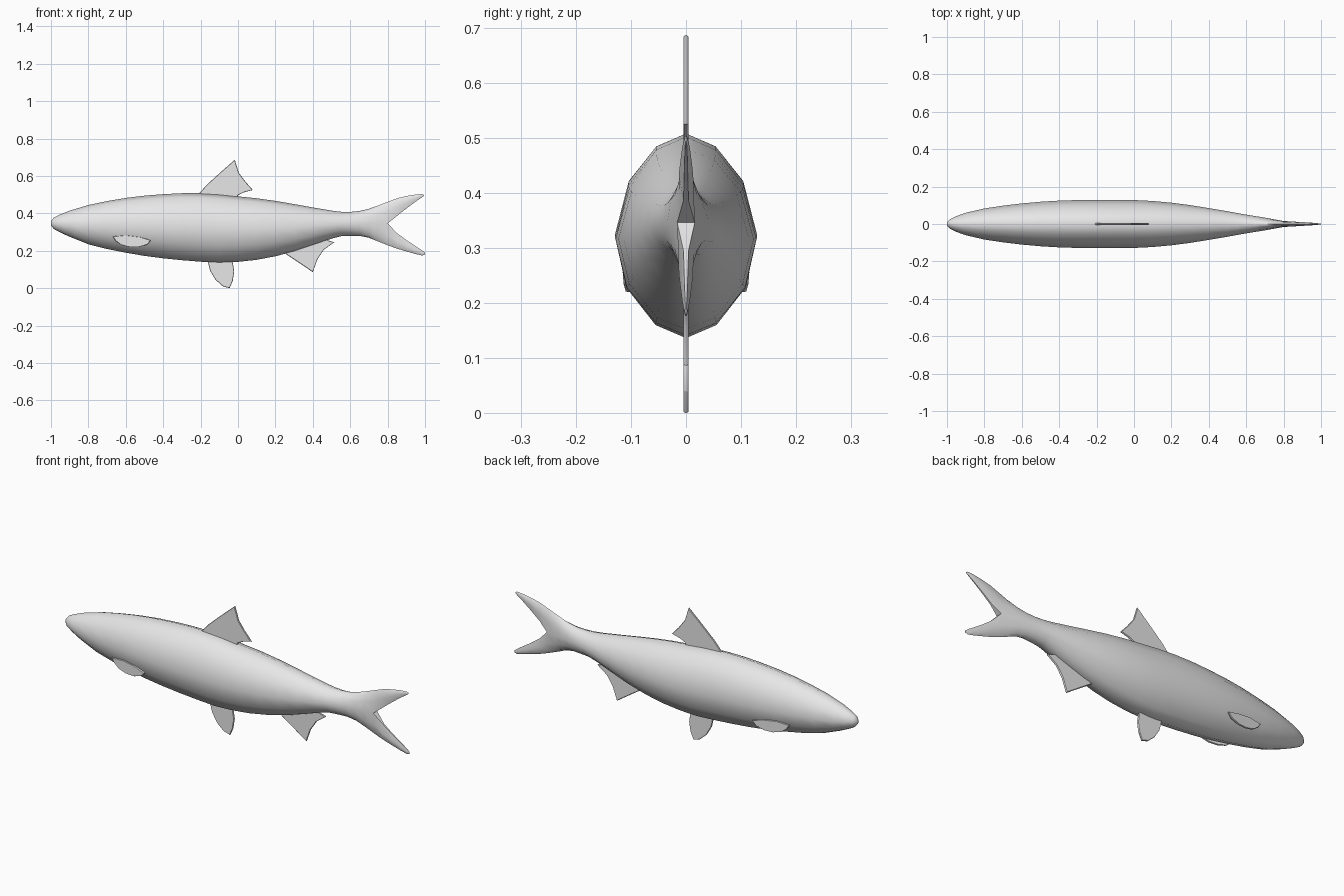
import bpy, bmesh, math

if "Cube" in bpy.data.objects:
    bpy.data.objects.remove(bpy.data.objects["Cube"])

grey = bpy.data.materials.new("light grey")
grey.diffuse_color = (0.8, 0.8, 0.8, 1)
grey.use_nodes = True
grey.node_tree.nodes["Principled BSDF"].inputs["Base Color"].default_value = grey.diffuse_color


def finish(bm, name, angle):
    bmesh.ops.recalc_face_normals(bm, faces=bm.faces[:])
    me = bpy.data.meshes.new(name)
    bm.to_mesh(me)
    bm.free()
    ob = bpy.data.objects.new(name, me)
    bpy.context.collection.objects.link(ob)
    me.materials.append(grey)
    bpy.ops.object.select_all(action='DESELECT')
    ob.select_set(True)
    bpy.context.view_layer.objects.active = ob
    bpy.ops.object.shade_smooth_by_angle(angle=math.radians(angle))
    return ob


def bridge(bm, a, b):
    n = len(a)
    for i in range(n):
        bm.faces.new((a[i], a[(i + 1) % n], b[(i + 1) % n], b[i]))


# Body and forked tail: one loft of twelve-sided rings
WIDTH = [0, .42, .81, 1, .84, .43, 0]
HEIGHT = [1, .87, .52, 0, -.5, -.87, -1]
# x, top, bottom, half width
RINGS = [
    (-1, .36, .335, .01), (-.985, .378, .317, .025), (-.95, .395, .298, .042),
    (-.9, .415, .275, .06), (-.8, .445, .235, .083), (-.7, .466, .21, .098),
    (-.6, .483, .19, .11), (-.5, .495, .173, .119), (-.4, .503, .16, .125),
    (-.3, .508, .15, .128), (-.2, .508, .142, .129), (-.1, .502, .136, .129),
    (0, .491, .141, .128), (.1, .481, .152, .123), (.2, .467, .171, .114),
    (.3, .45, .197, .101), (.4, .432, .23, .085), (.5, .415, .265, .068),
    (.55, .409, .278, .059), (.6, .408, .28, .05), (.65, .413, .28, .042),
    (.7, .425, .27, .034), (.75, .443, .25, .025), (.8, .462, .23, .016),
]
bm = bmesh.new()
prev = None
for x, top, bot, w in RINGS:
    mid, half = (top + bot) / 2, (top - bot) / 2
    right = [bm.verts.new((x, -w * WIDTH[k], mid + half * HEIGHT[k])) for k in range(7)]
    left = [bm.verts.new((x, w * WIDTH[k], mid + half * HEIGHT[k])) for k in range(5, 0, -1)]
    ring = right + left
    if prev:
        bridge(bm, prev, ring)
    else:
        bm.faces.new(ring)
    prev = ring

# Tail lobes: each continues one half of the last ring
# x, outer edge, inner edge, half width
UPPER = [(.85, .481, .386, .013), (.9, .493, .426, .01), (.95, .501, .463, .007),
         (.985, .504, .487, .004), (.994, .499, .493, .002)]
LOWER = [(.85, .212, .295, .013), (.9, .197, .258, .01), (.95, .183, .225, .007),
         (.985, .175, .202, .004), (1, .18, .19, .002)]
for lobe, start in ((UPPER, [prev[i] for i in (9, 10, 11, 0, 1, 2, 3)]),
                    (LOWER, [prev[i] for i in (3, 4, 5, 6, 7, 8, 9)])):
    last = start
    # across the lobe: inner, side, side, outer edge, then mirrored
    for x, outer, inner, w in lobe:
        sign = 1 if lobe is UPPER else -1
        ring = []
        for k in range(-3, 4):
            f = (0, .15, .5, 1)[abs(k)]
            y = w * (0, .6, 1, .35)[abs(k)] * (-1 if k > 0 else 1) * sign
            ring.append(bm.verts.new((x, y, outer + (inner - outer) * f)))
        bridge(bm, last, ring)
        last = ring
    bm.faces.new(last)
finish(bm, "body", 60)


# Fins: thin plates with thinned rims
def fin(name, outline, thick=.005, place=lambda x: 0):
    bm = bmesh.new()
    cx = sum(p[0] for p in outline) / len(outline)
    cz = sum(p[1] for p in outline) / len(outline)
    loops = []
    for dy, scale in ((-thick, .97), (-thick * .4, 1), (thick * .4, 1), (thick, .97)):
        pts = [(cx + (x - cx) * scale, cz + (z - cz) * scale) for x, z in outline]
        loops.append([bm.verts.new((x, place(x) + dy, z)) for x, z in pts])
    for a, b in zip(loops, loops[1:]):
        bridge(bm, a, b)
    bm.faces.new(loops[0])
    bm.faces.new(loops[-1])
    return finish(bm, name, 25)


fin("dorsal_fin", [(-.21, .505), (-.17, .55), (-.13, .587), (-.08, .632), (-.017, .687),
                   (.004, .618), (.04, .57), (.08, .525), (.035, .514), (0, .497),
                   (0, .46), (-.2, .46)])
fin("anal_fin", [(.23, .2), (.32, .14), (.4, .086), (.425, .155), (.46, .207),
                 (.515, .246), (.475, .258), (.44, .27), (.4, .29), (.26, .24)])
fin("pelvic_fin", [(-.162, .145), (-.15, .095), (-.12, .045), (-.08, .01), (-.045, 0),
                   (-.028, .04), (-.02, .09), (-.03, .15), (-.06, .18), (-.15, .18)])
PECTORAL = [(-.67, .277), (-.6, .283), (-.52, .273), (-.465, .256), (-.485, .234),
            (-.53, .22), (-.58, .22), (-.625, .232), (-.655, .254)]
for side, s in (("right", -1), ("left", 1)):
    fin(side + "_pectoral_fin", PECTORAL, .005,
        lambda x, s=s: s * (.092 + (x + .67) * .09))
